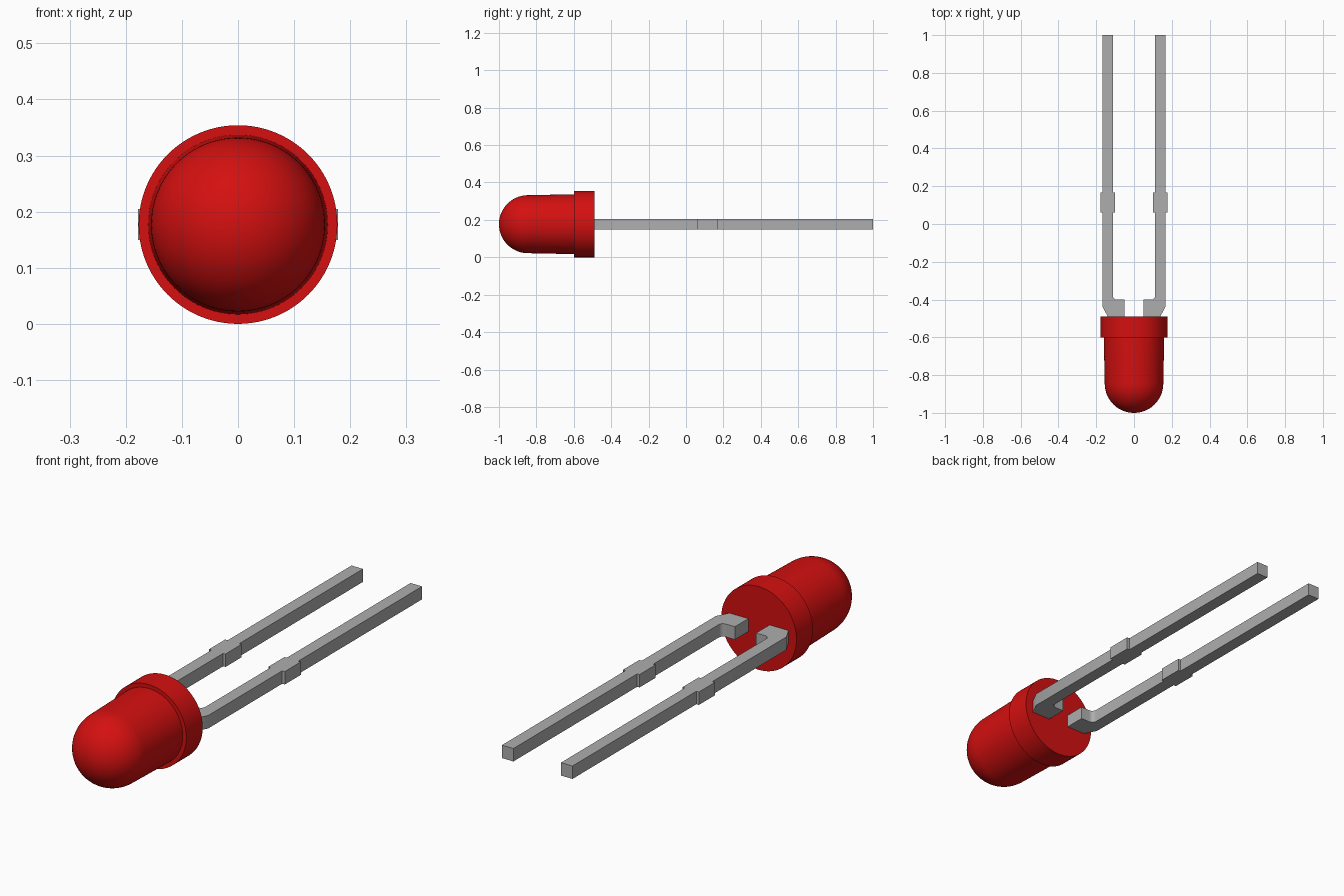
import bpy, bmesh, math
from mathutils import Matrix, Vector

cube = bpy.data.objects.get("Cube")
if cube:
    bpy.data.objects.remove(cube, do_unlink=True)

AXIS_Z = 0.177      # height of the bulb axis
HALF_T = 0.0275     # half thickness of the leads


def material(name, color, roughness, metallic=0.0):
    m = bpy.data.materials.new(name)
    m.use_nodes = True
    m.diffuse_color = color
    bsdf = m.node_tree.nodes["Principled BSDF"]
    bsdf.inputs["Base Color"].default_value = color
    bsdf.inputs["Roughness"].default_value = roughness
    bsdf.inputs["Metallic"].default_value = metallic
    return m


red = material("red_plastic", (0.66, 0.005, 0.005, 1), 0.4)
grey = material("grey_metal", (0.42, 0.42, 0.42, 1), 0.5)


def make_object(name, bm, mat):
    bmesh.ops.recalc_face_normals(bm, faces=bm.faces)
    mesh = bpy.data.meshes.new(name)
    bm.to_mesh(mesh)
    bm.free()
    mesh.materials.append(mat)
    ob = bpy.data.objects.new(name, mesh)
    bpy.context.collection.objects.link(ob)
    bpy.ops.object.select_all(action='DESELECT')
    ob.select_set(True)
    bpy.context.view_layer.objects.active = ob
    bpy.ops.object.shade_smooth_by_angle(angle=math.radians(30))
    return ob


def lathe(name, profile, mat, steps=96):
    """Spin (radius, y) points around the bulb axis."""
    bm = bmesh.new()
    verts = [bm.verts.new((r, y, AXIS_Z)) for r, y in profile]
    edges = [bm.edges.new(pair) for pair in zip(verts, verts[1:])]
    bmesh.ops.spin(bm, geom=verts + edges, cent=(0, 0, AXIS_Z), axis=(0, 1, 0),
                   angle=math.tau, steps=steps)
    bmesh.ops.remove_doubles(bm, verts=bm.verts, dist=1e-5)
    return make_object(name, bm, mat)


def plate(name, outline, mat, side):
    """Extrude an (x, y) outline through the lead thickness, mirrored by side."""
    bm = bmesh.new()
    face = bm.faces.new([bm.verts.new((side * x, y, AXIS_Z - HALF_T)) for x, y in outline])
    out = bmesh.ops.extrude_face_region(bm, geom=[face])
    top = [g for g in out["geom"] if isinstance(g, bmesh.types.BMVert)]
    bmesh.ops.translate(bm, verts=top, vec=(0, 0, 2 * HALF_T))
    return make_object(name, bm, mat)


# Bulb: domed nose, slightly tapered barrel, wide flange with a flat back
R = 0.155
dome = [(R * math.sin(a), -1 + R - R * math.cos(a))
        for a in (math.pi / 2 * i / 20 for i in range(21))]
lathe("bulb", dome + [(0.16, -0.60), (0.177, -0.60), (0.177, -0.49), (0, -0.49)], red)

# Leads: chamfered foot, rounded inner bend, long straight leg with a stop tab
IN, OUT, F = 0.112, 0.166, 0.02
fillet = [(IN + F * (math.cos(a) - 1) - 0.0, -0.40 + F * (1 - math.sin(a)))
          for a in (math.pi / 2 * i / 6 for i in range(7))]
fillet = [(IN - F + F * math.sin(a), -0.40 + F - F * math.cos(a))
          for a in (math.pi / 2 * i / 6 for i in range(7))]
outline = ([(0.05, -0.50), (0.05, -0.40)] + fillet +
           [(IN, 0.06), (0.101, 0.06), (0.101, 0.168), (IN, 0.168),
            (IN, 1.0), (OUT, 1.0), (OUT, 0.168), (0.178, 0.168),
            (0.178, 0.06), (OUT, 0.06), (OUT, -0.438), (0.134, -0.50)])
for name, side in (("left_lead", 1), ("right_lead", -1)):
    plate(name, outline, grey, side)
